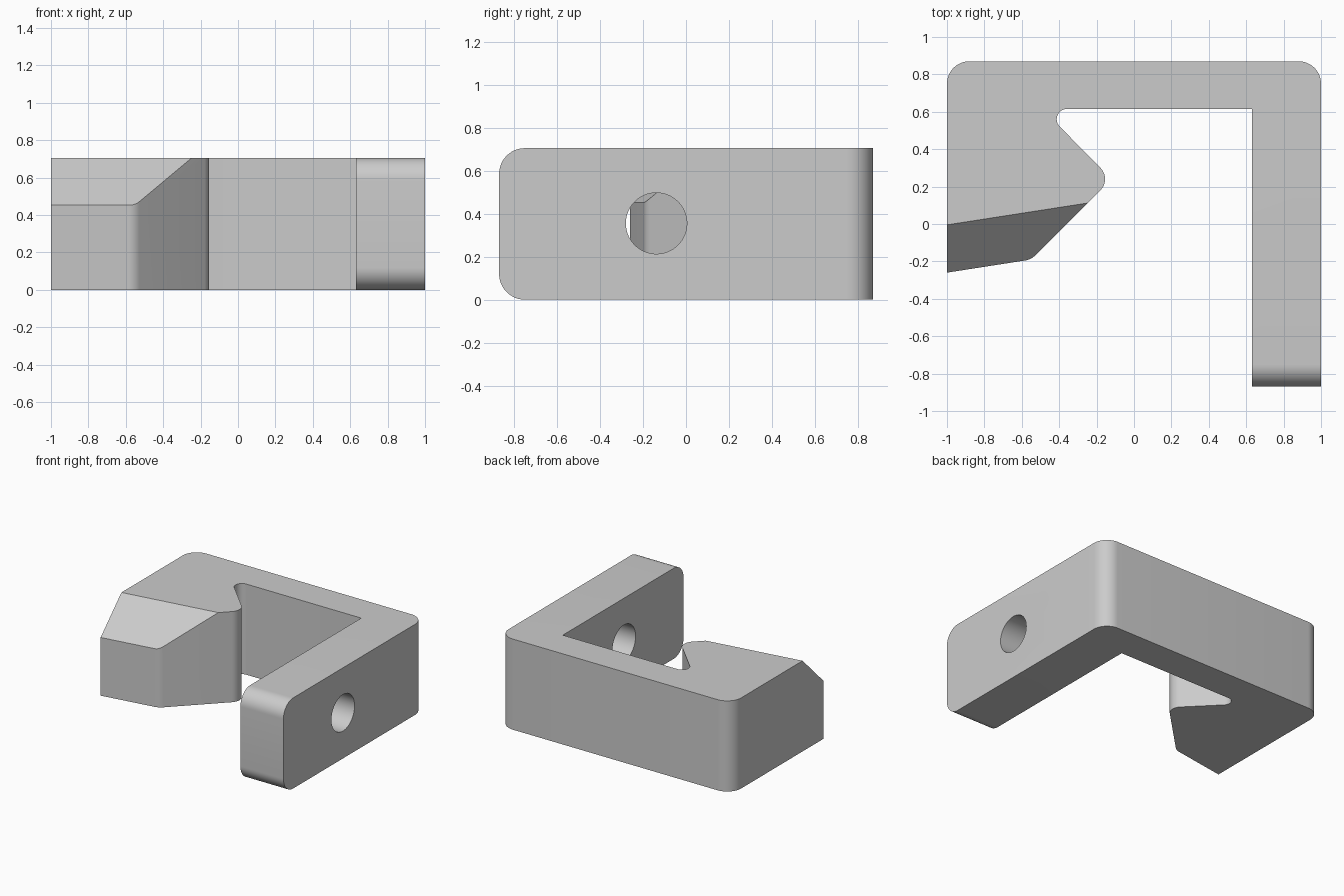
import bpy, bmesh, math
from mathutils import Vector, Matrix

cube = bpy.data.objects.get("Cube")
if cube:
    bpy.data.objects.remove(cube, do_unlink=True)

HEIGHT = 0.705

grey = bpy.data.materials.new("plain_grey")
grey.use_nodes = True
colour = (0.6, 0.6, 0.6, 1)
grey.diffuse_color = colour
grey.node_tree.nodes["Principled BSDF"].inputs["Base Color"].default_value = colour


def make_object(name, bm):
    mesh = bpy.data.meshes.new(name)
    bmesh.ops.recalc_face_normals(bm, faces=bm.faces)
    bm.to_mesh(mesh)
    bm.free()
    mesh.materials.append(grey)
    obj = bpy.data.objects.new(name, mesh)
    bpy.context.collection.objects.link(obj)
    return obj


def rounded_outline(corners, steps=12):
    """Replace each (x, y, radius) corner by a tangent arc."""
    points = []
    for i, (x, y, r) in enumerate(corners):
        p = Vector((x, y))
        if r == 0:
            points.append(p)
            continue
        a = (Vector(corners[i - 1][:2]) - p).normalized()
        b = (Vector(corners[(i + 1) % len(corners)][:2]) - p).normalized()
        half = a.angle(b) / 2
        centre = p + (a + b).normalized() * r / math.sin(half)
        start = p + a * r / math.tan(half) - centre
        end = p + b * r / math.tan(half) - centre
        sweep = start.angle(end)
        for s in range(steps + 1):
            t = s / steps
            points.append(centre + (start * math.sin((1 - t) * sweep)
                                    + end * math.sin(t * sweep)) / math.sin(sweep))
    return points


# Bracket body: back bar, straight arm and hooked jaw in one outline
outline = rounded_outline([
    (-1, 0.87, 0.12), (-1, -0.26, 0), (-0.55, -0.19, 0.1), (-0.12, 0.24, 0.085),
    (-0.49, 0.615, 0.055), (0.63, 0.615, 0), (0.63, -0.87, 0), (1, -0.87, 0),
    (1, 0.87, 0.12)])
bm = bmesh.new()
base = bm.faces.new([bm.verts.new((p.x, p.y, 0)) for p in outline])
top = bmesh.ops.extrude_face_region(bm, geom=[base])["geom"]
bmesh.ops.translate(bm, vec=(0, 0, HEIGHT),
                    verts=[v for v in top if isinstance(v, bmesh.types.BMVert)])

# Rounded upper and lower edges at the arm end
end_edges = [e for e in bm.edges
             if all(v.co.y < -0.86 for v in e.verts)
             and abs(e.verts[0].co.z - e.verts[1].co.z) < 0.01]
bmesh.ops.bevel(bm, geom=end_edges, offset=0.12, segments=12, profile=0.5, affect='EDGES')
bracket = make_object("bracket", bm)

# Cutter for the sloping lead-in on the jaw
bm = bmesh.new()
bmesh.ops.create_cube(bm, size=1)
slope_matrix = (Matrix.Translation((-0.7, 0.042, HEIGHT))
                @ Matrix.Rotation(math.atan(0.155), 4, 'Z')
                @ Matrix.Rotation(math.radians(45), 4, 'X')
                @ Matrix.Translation((0, 0, 0.5)))
bmesh.ops.transform(bm, matrix=slope_matrix @ Matrix.Diagonal((1.8, 1.4, 1, 1)), verts=bm.verts)
slope_cutter = make_object("slope_cutter", bm)

# Cutter for the screw hole through the arm
bm = bmesh.new()
bmesh.ops.create_cone(bm, cap_ends=True, segments=64, radius1=0.142, radius2=0.142, depth=0.8,
                      matrix=Matrix.Translation((0.85, -0.138, 0.355))
                      @ Matrix.Rotation(math.pi / 2, 4, 'Y'))
hole_cutter = make_object("hole_cutter", bm)

bpy.ops.object.select_all(action='DESELECT')
bracket.select_set(True)
bpy.context.view_layer.objects.active = bracket
for cutter in (slope_cutter, hole_cutter):
    cut = bracket.modifiers.new(cutter.name, 'BOOLEAN')
    cut.operation = 'DIFFERENCE'
    cut.solver = 'EXACT'
    cut.object = cutter
    bpy.ops.object.modifier_apply(modifier=cut.name)
    bpy.data.objects.remove(cutter, do_unlink=True)

bpy.ops.object.shade_smooth_by_angle(angle=math.radians(25))
